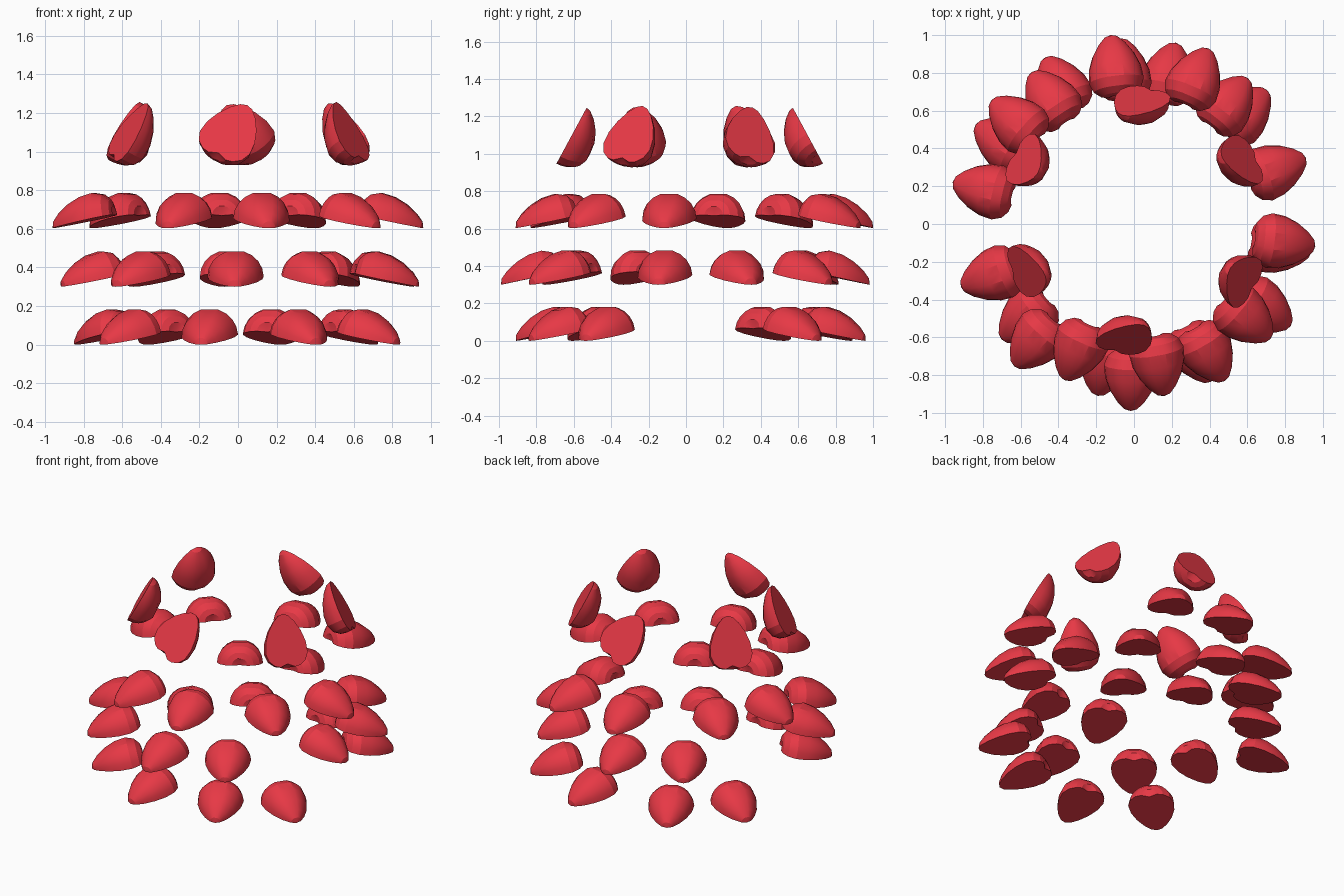
import bpy
from math import sin, cos, pi, radians
from mathutils import Matrix, Vector

if "Cube" in bpy.data.objects:
    bpy.data.objects.remove(bpy.data.objects["Cube"])

red = bpy.data.materials.new("berry_red")
red.diffuse_color = (0.8, 0.04, 0.06, 1)
red.use_nodes = True
red.node_tree.nodes["Principled BSDF"].inputs["Base Color"].default_value = red.diffuse_color

# Half berry: tip at the origin, body along -x, flat cut face on z = 0
PROFILE = [(0.012, 0.035), (0.05, 0.073), (0.11, 0.112), (0.18, 0.139),
           (0.25, 0.146), (0.30, 0.126), (0.33, 0.088), (0.338, 0.05)]
SEG = 10
verts, faces = [(0, 0, 0)], []
for d, r in PROFILE:
    for j in range(SEG + 1):
        a = pi * j / SEG
        groove = 0.95 if j == SEG // 2 else 1.0
        verts.append((-d, r * cos(a), r * sin(a) * 0.96 * groove))
verts.append((-0.318, 0, 0))
end, n = len(verts) - 1, SEG + 1
last = 1 + (len(PROFILE) - 1) * n
for j in range(SEG):
    faces.append((0, 1 + j, 2 + j))
    faces.append((end, last + j + 1, last + j))
    for i in range(len(PROFILE) - 1):
        a = 1 + i * n + j
        faces.append((a, a + n, a + n + 1, a + 1))
# Flat cut face
left = [1 + i * n for i in range(len(PROFILE))]
right = [v + SEG for v in left]
faces.append([0] + right + [end] + left[::-1])

mesh = bpy.data.meshes.new("half_berry")
mesh.from_pydata(verts, [], faces)
mesh.validate()
import bmesh
bm = bmesh.new()
bm.from_mesh(mesh)
bmesh.ops.recalc_face_normals(bm, faces=bm.faces)
bm.to_mesh(mesh)
bm.free()
mesh.materials.append(red)


def place(name, matrix):
    ob = bpy.data.objects.new(name, mesh)
    bpy.context.collection.objects.link(ob)
    ob.matrix_world = matrix
    return ob


# Three level rings: (angle, tip radius), tips outward and tilted down
RINGS = {
    0.0: [(148, .99), (118, 1.0), (77, .985), (45, 1.0),
          (-33, .99), (-64, .93), (-102, .93), (-139, .93)],
    0.3: [(94, .985), (124, .97), (200, .975), (230, .985), (269, .99),
          (300, .96), (351, .95), (21, .975), (52, .98)],
    0.603: [(167, .985), (139, 1.0), (97, 1.008), (67, 1.01),
            (-7, .967), (-40, .945), (-80, .925), (-114, .905)],
}
TILT = Matrix.Rotation(radians(12), 4, 'Y')
for k, (z, ring) in enumerate(RINGS.items()):
    for ang, r in ring:
        a = radians(ang)
        place(f"berry_ring{k + 1}",
              Matrix.Translation((r * cos(a), r * sin(a), z))
              @ Matrix.Rotation(a, 4, 'Z') @ TILT)

# Crown of upright halves, cut faces outward: (x, y, facing angle, roll)
CROWN = [(-.03, -.605, -90, 28), (.57, -.29, -27, 8), (.56, .345, 32, 20),
         (.02, .645, 90, 28), (-.57, .325, 153, 8), (-.56, -.26, 205, 20)]
for x, y, ang, roll in CROWN:
    a, b = radians(ang), radians(roll)
    out, up = Vector((cos(a), sin(a), 0)), Vector((0, 0, 1))
    normal = out * 0.88 + up * 0.475
    rise = up * 0.88 - out * 0.475
    tip = rise * cos(b) + rise.cross(normal) * sin(b)
    ax, az = tip.normalized(), -normal.normalized()
    m = Matrix((ax, az.cross(ax), az)).transposed().to_4x4()
    place("berry_crown", Matrix.Translation((x, y, 1.11)) @ m
          @ Matrix.Translation((0.168, 0, 0)))

# Smooth skin with a sharp cut edge (mesh is shared)
ob = bpy.data.objects["berry_crown"]
for o in bpy.data.objects:
    o.select_set(o == ob)
bpy.context.view_layer.objects.active = ob
bpy.ops.object.shade_smooth_by_angle(angle=radians(25))
